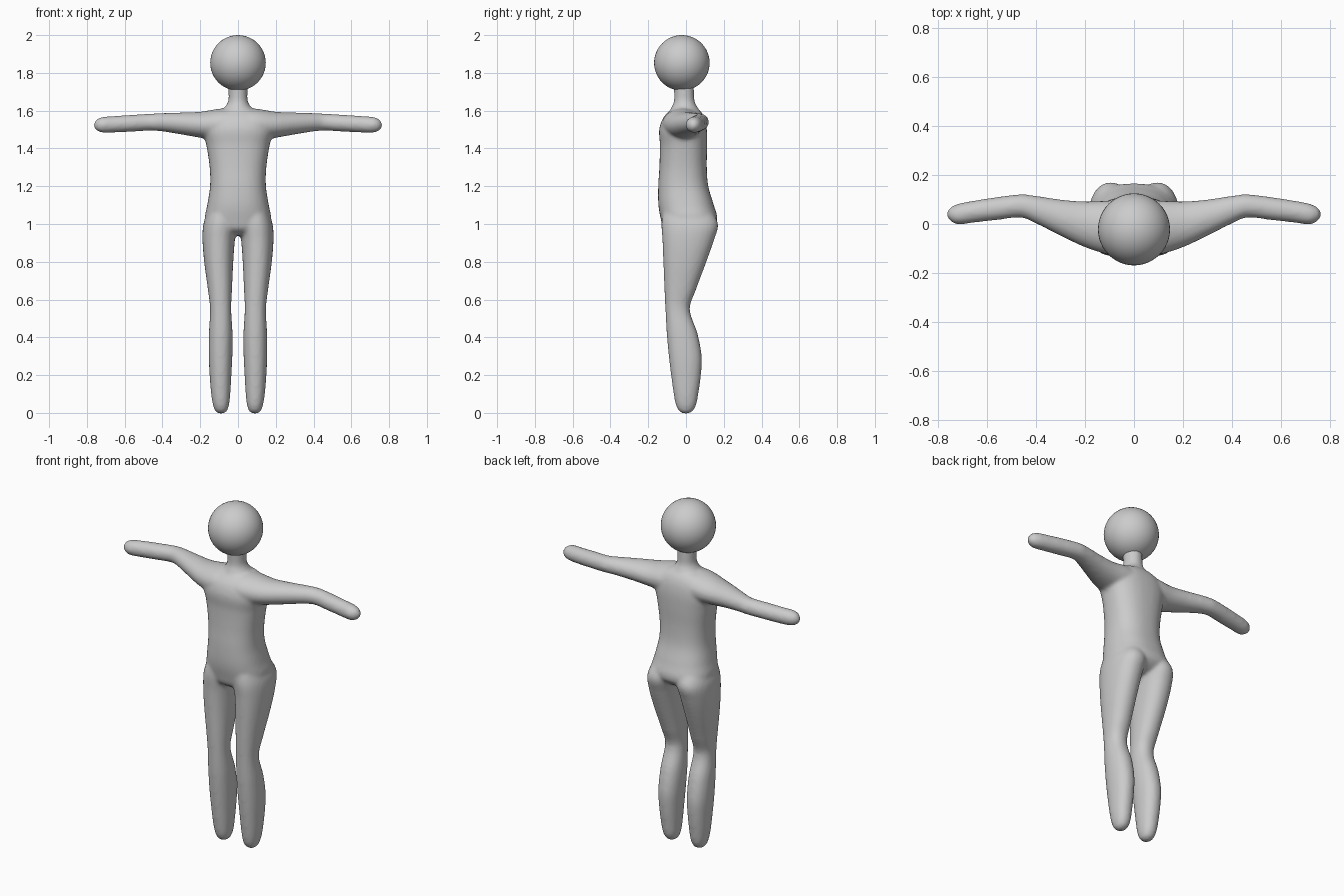
import bpy, bmesh, math

grey = bpy.data.materials.new("plain grey")
grey.diffuse_color = (0.6, 0.6, 0.6, 1)


def interpolate(rows, steps):
    """Smooth curve through the rows; the first column is the position."""
    def slope(i, k):
        a, b = rows[max(i - 1, 0)], rows[min(i + 1, len(rows) - 1)]
        return (b[k] - a[k]) / (b[0] - a[0])
    out = []
    for i in range(len(rows) - 1):
        p, q = rows[i], rows[i + 1]
        h = q[0] - p[0]
        for s in range(steps):
            t = s / steps
            vals = [p[0] + h * t]
            for k in range(1, 5):
                vals.append((2*t**3 - 3*t*t + 1) * p[k] + (t**3 - 2*t*t + t) * h * slope(i, k)
                            + (3*t*t - 2*t**3) * q[k] + (t**3 - t*t) * h * slope(i + 1, k))
            out.append(vals)
    return out + [list(rows[-1])]


def loft(bm, rows, axis, power=2.0, mirror=False, sides=40):
    """Loft rounded sections (position, low a, high a, low b, high b) along z or x."""
    for sign in ((1, -1) if mirror else (1,)):
        rings = []
        for t, a0, a1, b0, b1 in interpolate(rows, 5):
            ring = []
            for j in range(sides):
                ang = 2 * math.pi * j / sides
                c, s = math.cos(ang), math.sin(ang)
                a = (a0 + a1) / 2 + (a1 - a0) / 2 * math.copysign(abs(c) ** (2 / power), c)
                b = (b0 + b1) / 2 + (b1 - b0) / 2 * math.copysign(abs(s) ** (2 / power), s)
                co = (sign * a, b, t) if axis == 'z' else (sign * t, a, b)
                ring.append(bm.verts.new(co))
            rings.append(ring)
        faces = [bm.faces.new(rings[0]), bm.faces.new(rings[-1])]
        for r0, r1 in zip(rings, rings[1:]):
            for j in range(sides):
                k = (j + 1) % sides
                faces.append(bm.faces.new((r0[j], r0[k], r1[k], r1[j])))
        bmesh.ops.recalc_face_normals(bm, faces=faces)


def finish(name, bm):
    mesh = bpy.data.meshes.new(name)
    bm.to_mesh(mesh)
    bm.free()
    mesh.materials.append(grey)
    mesh.shade_smooth()
    ob = bpy.data.objects.new(name, mesh)
    bpy.context.collection.objects.link(ob)
    return ob


body = bmesh.new()

# torso: z, x range, y range
loft(body, [
    (0.94, -0.07, 0.07, -0.07, 0.03),
    (0.97, -0.14, 0.14, -0.115, 0.12),
    (1.02, -0.175, 0.175, -0.132, 0.165),
    (1.10, -0.163, 0.163, -0.146, 0.147),
    (1.20, -0.148, 0.148, -0.147, 0.118),
    (1.30, -0.150, 0.150, -0.141, 0.110),
    (1.42, -0.168, 0.168, -0.138, 0.112),
    (1.50, -0.185, 0.185, -0.142, 0.110),
    (1.56, -0.165, 0.165, -0.122, 0.098),
    (1.60, -0.11, 0.11, -0.085, 0.075),
    (1.615, -0.06, 0.06, -0.06, 0.05)], 'z', 2.4)

# neck, flaring into the shoulders
loft(body, [
    (1.56, -0.10, 0.10, -0.10, 0.08),
    (1.61, -0.075, 0.075, -0.08, 0.065),
    (1.645, -0.053, 0.053, -0.065, 0.047),
    (1.69, -0.050, 0.050, -0.063, 0.043),
    (1.76, -0.052, 0.052, -0.068, 0.040)], 'z')

# legs: z, x range, y range
loft(body, [
    (-0.003, 0.075, 0.105, -0.016, 0.014),
    (0.008, 0.060, 0.119, -0.036, 0.034),
    (0.04, 0.048, 0.132, -0.053, 0.053),
    (0.10, 0.041, 0.142, -0.065, 0.065),
    (0.20, 0.035, 0.150, -0.079, 0.079),
    (0.30, 0.030, 0.155, -0.091, 0.083),
    (0.42, 0.029, 0.154, -0.102, 0.061),
    (0.55, 0.036, 0.148, -0.109, 0.020),
    (0.65, 0.032, 0.159, -0.114, 0.052),
    (0.80, 0.025, 0.179, -0.120, 0.108),
    (0.92, 0.016, 0.188, -0.125, 0.150),
    (1.00, 0.004, 0.183, -0.130, 0.170),
    (1.08, 0.0, 0.155, -0.12, 0.13)], 'z', 2.2, True)

# arms: x, y range, z range
loft(body, [
    (0.02, -0.125, 0.09, 1.45, 1.612),
    (0.10, -0.125, 0.095, 1.445, 1.610),
    (0.20, -0.095, 0.092, 1.457, 1.594),
    (0.30, -0.048, 0.100, 1.474, 1.590),
    (0.40, 0.002, 0.115, 1.490, 1.587),
    (0.46, 0.026, 0.121, 1.494, 1.584),
    (0.56, 0.016, 0.110, 1.489, 1.578),
    (0.66, 0.005, 0.094, 1.484, 1.571),
    (0.72, -0.002, 0.082, 1.484, 1.566),
    (0.75, 0.012, 0.067, 1.496, 1.552),
    (0.763, 0.030, 0.050, 1.514, 1.534)], 'x', 2.0, True)

# fuse the lofts into one soft skin
ob = finish("body", body)
remesh = ob.modifiers.new("fuse", 'REMESH')
remesh.mode = 'VOXEL'
remesh.voxel_size = 0.01
remesh.use_smooth_shade = True
soft = ob.modifiers.new("soften", 'SMOOTH')
soft.factor = 0.5
soft.iterations = 6

# ball head
head = bmesh.new()
bmesh.ops.create_uvsphere(head, u_segments=48, v_segments=24, radius=0.147)
bmesh.ops.translate(head, verts=head.verts, vec=(0, -0.022, 1.853))
finish("head", head)
